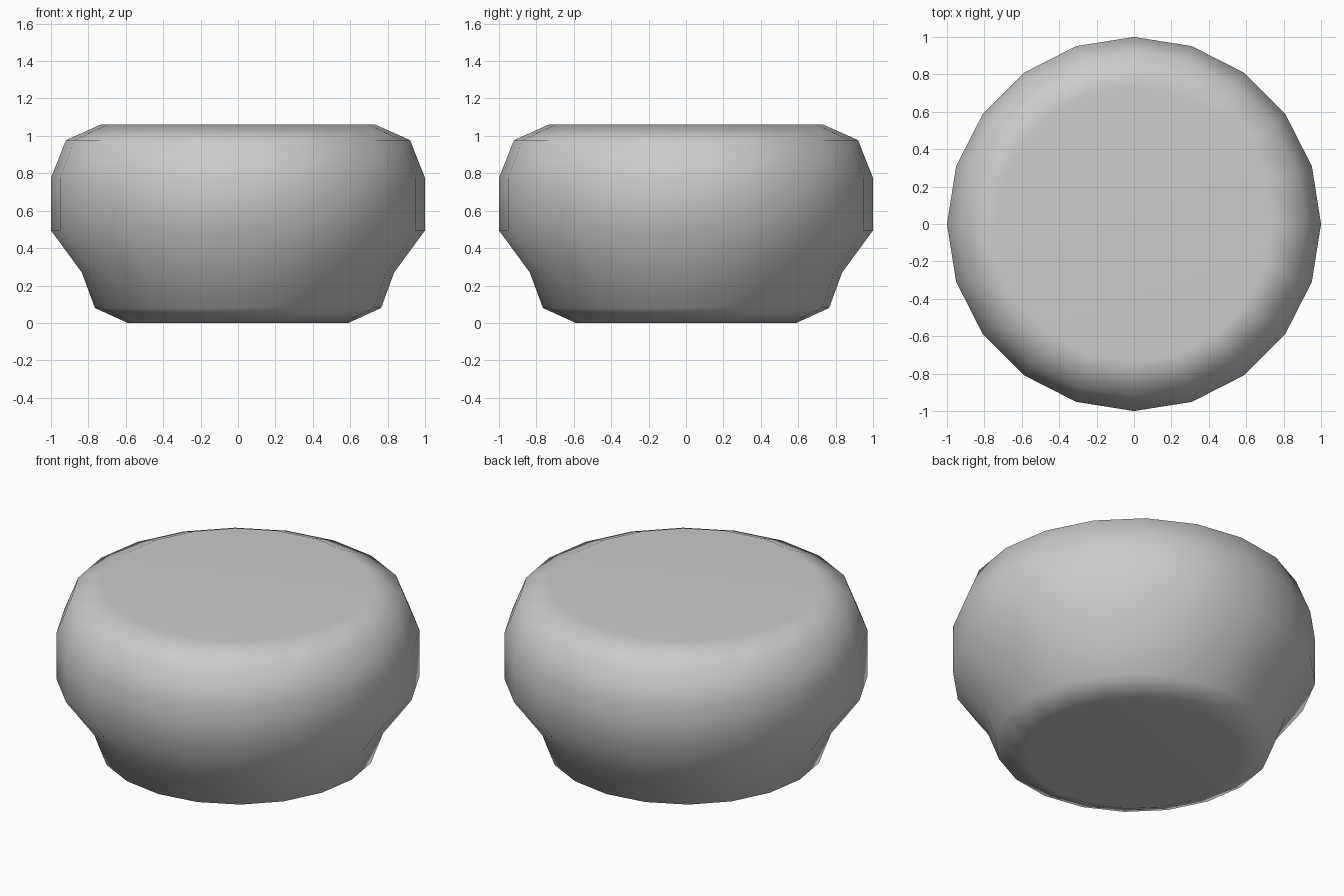
import bpy, bmesh
from math import cos, sin, tau

if "Cube" in bpy.data.objects:
    bpy.data.objects.remove(bpy.data.objects["Cube"])

SIDES = 20
# Outline of the body from base to top: (radius, height)
PROFILE = [(0.59, 0.0), (0.765, 0.08), (0.835, 0.27), (1.0, 0.495),
           (1.0, 0.775), (0.92, 0.977), (0.735, 1.06)]

# Rounded body: rings joined by quads, closed with flat caps
bm = bmesh.new()
rings = [[bm.verts.new((r * cos(tau * i / SIDES), r * sin(tau * i / SIDES), z))
          for i in range(SIDES)] for r, z in PROFILE]
for low, high in zip(rings, rings[1:]):
    for i in range(SIDES):
        j = (i + 1) % SIDES
        bm.faces.new((low[i], low[j], high[j], high[i]))
bm.faces.new(rings[0][::-1])
bm.faces.new(rings[-1])
for face in bm.faces:
    face.smooth = True

mesh = bpy.data.meshes.new("round_body")
bm.to_mesh(mesh)
bm.free()
body = bpy.data.objects.new("round_body", mesh)
bpy.context.collection.objects.link(body)

# Keeps the caps flat while the sides shade smoothly
body.modifiers.new("flat_caps", 'WEIGHTED_NORMAL')
